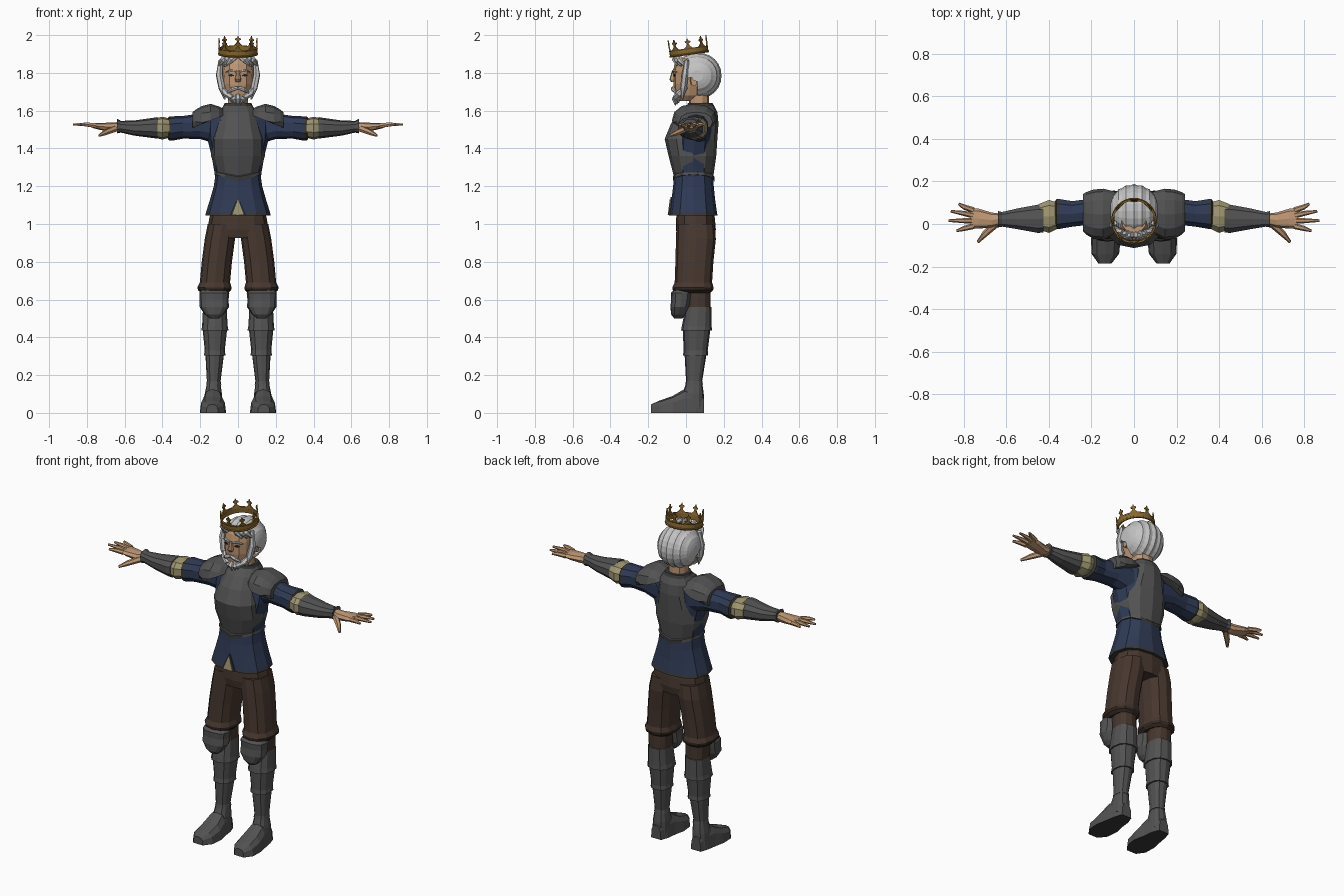
import bpy
import bmesh
from math import sin, cos, pi, radians, copysign
from mathutils import Vector, Matrix

cube = bpy.data.objects.get("Cube")
if cube:
    bpy.data.objects.remove(cube, do_unlink=True)


def material(name, r, g, b):
    m = bpy.data.materials.new(name)
    m.use_nodes = True
    m.diffuse_color = (r, g, b, 1)
    node = m.node_tree.nodes["Principled BSDF"]
    node.inputs["Base Color"].default_value = (r, g, b, 1)
    node.inputs["Roughness"].default_value = 0.8
    return m


STEEL = material("dark_steel", .085, .085, .085)
TRIM = material("dark_trim", .04, .04, .04)
BLUE = material("navy_cloth", .028, .042, .09)
BROWN = material("brown_cloth", .062, .038, .028)
HEM = material("dark_brown_hem", .035, .022, .016)
SKIN = material("skin", .52, .31, .17)
HAIR = material("silver_hair", .55, .55, .55)
GOLD = material("old_gold", .25, .14, .025)
LINEN = material("linen", .34, .3, .16)
EYE = material("dark_eye", .02, .015, .012)

SIDES = (("left_", 1), ("right_", -1))


def finish(name, bm, mats, rule=None):
    bmesh.ops.recalc_face_normals(bm, faces=bm.faces)
    me = bpy.data.meshes.new(name)
    bm.to_mesh(me)
    bm.free()
    for m in mats:
        me.materials.append(m)
    if rule:
        for f in me.polygons:
            f.material_index = int(rule(f.center))
    ob = bpy.data.objects.new(name, me)
    bpy.context.collection.objects.link(ob)
    return ob


def bridge(bm, rings):
    n = len(rings[0])
    for lower, upper in zip(rings, rings[1:]):
        for k in range(n):
            j = (k + 1) % n
            bm.faces.new((lower[k], lower[j], upper[j], upper[k]))
    bm.faces.new(rings[0])
    bm.faces.new(rings[-1])


def loft(name, axis, rows, *mats, n=12, p=2.4, side=1, rule=None, height=None):
    """Rounded sections along an axis; a row is position, then two ranges."""
    bm = bmesh.new()
    rings = []
    for t, a0, a1, b0, b1 in rows:
        ring = []
        for k in range(n):
            th = 2 * pi * k / n - pi / 2
            c, s = cos(th), sin(th)
            a = (a0 + a1) / 2 + (a1 - a0) / 2 * copysign(abs(c) ** (2 / p), c)
            b = (b0 + b1) / 2 + (b1 - b0) / 2 * copysign(abs(s) ** (2 / p), s)
            x, y, z = {"x": (t, a, b), "y": (a, t, b), "z": (a, b, t)}[axis]
            if height:
                z = height(x, z)
            ring.append(bm.verts.new((x * side, y, z)))
        rings.append(ring)
    bridge(bm, rings)
    return finish(name, bm, mats, rule)


def body(name, rows, *mats, **kw):
    """Symmetric upright loft; a row is height, half width, front, back."""
    return loft(name, "z", [(z, -w, w, f, b) for z, w, f, b in rows], *mats, **kw)


def strand(name, points, radii, mat, side=1, n=6):
    """Tapered tube through a few points."""
    pts = [Vector((x * side, y, z)) for x, y, z in points]
    turn = (pts[-1] - pts[0]).to_track_quat("Z", "Y")
    bm = bmesh.new()
    rings = [[bm.verts.new(q + turn @ Vector((r * cos(2 * pi * k / n), r * sin(2 * pi * k / n), 0)))
              for k in range(n)] for q, r in zip(pts, radii)]
    bridge(bm, rings)
    return finish(name, bm, [mat])


def plate(name, pts, depth, mat, matrix=None):
    """Flat outline given thickness."""
    bm = bmesh.new()
    face = bm.faces.new([bm.verts.new(q) for q in pts])
    new = bmesh.ops.extrude_face_region(bm, geom=[face])["geom"]
    bmesh.ops.translate(bm, vec=(0, depth, 0), verts=[v for v in new if isinstance(v, bmesh.types.BMVert)])
    if matrix:
        bm.transform(matrix)
    return finish(name, bm, [mat])


# Torso: shirt, breastplate and skirt
body("shirt", [(1.22, .115, -.055, .135), (1.36, .14, -.06, .14), (1.45, .162, -.055, .145),
               (1.55, .165, -.03, .145), (1.605, .11, 0, .13)], BLUE)
body("breastplate", [(1.225, .126, -.07, .15), (1.25, .124, -.07, .15), (1.255, .119, -.065, .145),
                     (1.36, .142, -.092, .16), (1.45, .14, -.113, .166), (1.53, .115, -.08, .172),
                     (1.59, .1, -.035, .167), (1.625, .078, .005, .15), (1.64, .07, .01, .14)],
     STEEL, TRIM, height=lambda x, z: z + max(0, 1.3 - z) * abs(x) * 4,
     rule=lambda c: c.z < 1.253 and abs(c.x) < .1 or c.z > 1.63)
body("skirt", [(1.27, .118, -.062, .142), (1.2, .128, -.068, .147), (1.13, .148, -.077, .154),
               (1.06, .17, -.087, .164), (1.045, .173, -.09, .167)], BLUE, TRIM,
     rule=lambda c: c.z < 1.058)
for name, mat, w, y in (("skirt_slit_edge", TRIM, .042, -.082), ("skirt_slit", LINEN, .03, -.086)):
    plate(name, [(0, y, 1.1 + w), (w, y - .011, 1.048), (-w, y - .011, 1.048)], .008, mat)

# Trousers
body("trouser_seat", [(1.09, .135, -.045, .14), (1.03, .152, -.052, .153), (.97, .163, -.053, .158),
                      (.925, .13, -.045, .15)], BROWN)

for tag, s in SIDES:
    loft(tag + "trouser_leg", "z", [(1.0, .005, .16, -.05, .152), (.92, .016, .176, -.053, .158),
         (.8, .032, .192, -.056, .145), (.69, .042, .202, -.06, .138), (.665, .034, .215, -.072, .146),
         (.65, .036, .212, -.07, .144), (.635, .05, .195, -.055, .13)], BROWN, HEM, side=s,
         rule=lambda c: c.z < .66)
    # Lower leg: knee, overlapping greave bands, ankle
    loft(tag + "knee", "z", [(.66, .062, .187, 0, .13), (.52, .06, .183, 0, .128)], BROWN, side=s)
    loft(tag + "upper_greave", "z", [(.56, .06, .185, -.002, .136), (.46, .055, .19, -.022, .136),
         (.435, .05, .195, -.026, .137)], STEEL, side=s)
    loft(tag + "middle_greave", "z", [(.45, .057, .188, -.018, .13), (.33, .07, .176, -.012, .115),
         (.305, .066, .18, -.016, .117)], STEEL, side=s)
    loft(tag + "lower_greave", "z", [(.32, .073, .173, -.008, .11), (.17, .092, .165, 0, .086),
         (.15, .088, .168, -.004, .09)], STEEL, side=s)
    loft(tag + "knee_guard", "z", [(.65, .06, .195, -.065, .03), (.635, .046, .205, -.08, .035),
         (.6, .05, .203, -.078, .03), (.56, .048, .203, -.083, .02), (.52, .075, .175, -.078, 0),
         (.5, .1, .15, -.062, -.02)], STEEL, side=s)
    # Boots with flat soles
    loft(tag + "boot_shaft", "z", [(.16, .093, .164, .002, .086), (.1, .085, .176, -.02, .094),
         (.03, .085, .18, -.02, .095)], STEEL, side=s)
    loft(tag + "boot_foot", "y", [(.096, .1, .165, -.08, .08), (.05, .083, .18, -.12, .12),
         (-.01, .076, .19, -.125, .125), (-.07, .063, .202, -.09, .09), (-.14, .07, .2, -.065, .065),
         (-.185, .105, .168, -.045, .045)], STEEL, TRIM, side=s, p=2.8,
         height=lambda x, z: max(z, 0), rule=lambda c: c.z < .002)

    # Arms: pauldron, sleeve, cuff, vambrace
    loft(tag + "pauldron", "x", [(.075, -.01, .14, 1.46, 1.61), (.1, -.05, .155, 1.45, 1.622),
         (.145, -.075, .166, 1.44, 1.636), (.19, -.07, .162, 1.45, 1.625), (.225, -.05, .15, 1.48, 1.605),
         (.24, -.035, .14, 1.49, 1.592)], STEEL, side=s, height=lambda x, z: max(z, 1.605 - x * .4))
    loft(tag + "sleeve", "x", [(.1, .01, .13, 1.42, 1.59), (.2, -.005, .122, 1.45, 1.585),
         (.29, -.015, .11, 1.452, 1.572), (.35, -.026, .12, 1.441, 1.57), (.365, -.026, .12, 1.441, 1.57),
         (.372, -.015, .108, 1.452, 1.56)], BLUE, TRIM, side=s, n=10, rule=lambda c: abs(c.x) > .353)
    loft(tag + "cuff", "x", [(.36, -.025, .105, 1.458, 1.558), (.4, -.045, .116, 1.447, 1.568),
         (.445, -.03, .098, 1.458, 1.558)], LINEN, side=s, n=10)
    loft(tag + "vambrace", "x", [(.425, -.042, .092, 1.452, 1.566), (.45, -.045, .094, 1.455, 1.562),
         (.55, -.026, .075, 1.468, 1.548), (.62, -.014, .058, 1.484, 1.546),
         (.64, -.018, .063, 1.48, 1.557)], STEEL, side=s, n=10)
    # Hand with fanned fingers
    loft(tag + "palm", "x", [(.62, 0, .048, 1.492, 1.54), (.67, -.016, .054, 1.487, 1.537),
         (.73, -.022, .072, 1.498, 1.535), (.77, -.022, .076, 1.508, 1.533)], SKIN, side=s, n=8)
    for i, (x, y) in enumerate([(.835, -.032), (.873, .016), (.862, .06), (.825, .095)]):
        root = -.01 + i * .025
        strand(f"{tag}finger_{i + 1}", [(.755, root, 1.521), (.8, (root + y) / 2, 1.527), (x, y, 1.527)],
               (.014, .012, .006), SKIN, s)
    strand(tag + "thumb", [(.65, 0, 1.505), (.7, -.045, 1.485), (.735, -.085, 1.468)],
           (.018, .015, .007), SKIN, s)

# Neck and head
body("neck", [(1.57, .065, .025, .13), (1.64, .055, .015, .122), (1.76, .055, .01, .12)], SKIN, n=10)
body("head", [(1.65, .035, -.045, .05), (1.68, .062, -.06, .085), (1.74, .08, -.066, .11),
              (1.81, .084, -.068, .13), (1.85, .078, -.06, .12), (1.88, .06, -.042, .11)], SKIN)
body("nose", [(1.812, .008, -.074, -.05), (1.765, .016, -.088, -.05), (1.752, .012, -.078, -.05)], SKIN, n=8)
for tag, s in SIDES:
    turn = Matrix.Translation((.037 * s, -.064, 1.787)) @ Matrix.Rotation(radians(13) * s, 4, "Z")
    plate(tag + "eye", [(-.016, 0, 0), (0, 0, -.007), (.016, 0, 0), (0, 0, .008)], .006, EYE, turn)
    loft(tag + "ear", "x", [(.078, .02, .05, 1.735, 1.79), (.1, .025, .06, 1.73, 1.8)], SKIN, side=s, n=8)
    strand(tag + "eyebrow", [(.012, -.069, 1.805), (.04, -.064, 1.814), (.066, -.05, 1.805)],
           (.005, .007, .003), HAIR, s)
    # Moustache, sideburn and jaw beard
    strand(tag + "moustache", [(0, -.07, 1.722), (.03, -.068, 1.713), (.058, -.052, 1.694)],
           (.009, .012, .004), HAIR, s)
    strand(tag + "sideburn", [(.092, .005, 1.87), (.1, -.005, 1.79), (.086, -.014, 1.72), (.07, -.02, 1.66)],
           (.012, .018, .018, .004), HAIR, s)
    strand(tag + "jaw_beard", [(.084, 0, 1.725), (.064, -.036, 1.69), (.03, -.058, 1.668)],
           (.012, .018, .014), HAIR, s)
    # Fringe locks swept from the middle
    for i in range(3):
        strand(f"{tag}fringe_{i + 1}", [(.008 + i * .022, -.05 + i * .006, 1.89),
               (.035 + i * .022, -.058 + i * .012, 1.868), (.062 + i * .02, -.048 + i * .02, 1.838)],
               (.014, .017, .004), HAIR, s)

# Chin beard of pointed locks
for i in range(-2, 3):
    strand(f"beard_lock_{i + 3}", [(i * .016, -.05 + abs(i) * .006, 1.688),
           (i * .017, -.062 + abs(i) * .008, 1.66), (i * .013, -.056 + abs(i) * .008, 1.628 + abs(i) * .006)],
           (.012, .016, .003), HAIR)

# Swept-back hair: ridged shell open at the face and ears
rows = []
steps = 18
for i in range(1, steps):
    r = sin(pi * i / steps) ** .8 * (1 if i % 2 else .95)
    rows.append((-.113 * cos(pi * i / steps), .06 - .128 * r, .06 + .128 * r, 1.785 - .122 * r, 1.785 + .122 * r))
hair = loft("hair", "x", rows, HAIR, n=24, p=2.1)
bm = bmesh.new()
bm.from_mesh(hair.data)
opening = []
for f in bm.faces:
    c = f.calc_center_median()
    if len(f.verts) < 5 and (c.y < .0 and c.z < 1.845 or c.y < .065 and c.z < 1.775):
        opening.append(f)
bmesh.ops.delete(bm, geom=opening, context="FACES")
bm.to_mesh(hair.data)
bm.free()
shell = hair.modifiers.new("thickness", "SOLIDIFY")
shell.thickness = .008

# Crown: band and eight spires, tipped towards the brow
tilt = Matrix.Translation((0, .018, 1.895)) @ Matrix.Rotation(radians(8), 4, "X")
bm = bmesh.new()
count = 32
loops = [[bm.verts.new((r * cos(2 * pi * k / count), r * sin(2 * pi * k / count), z)) for k in range(count)]
         for r, z in ((.104, 0), (.107, .006), (.103, .01), (.103, .03), (.106, .036), (.097, .036), (.097, 0))]
for a, b in zip(loops, loops[1:] + loops[:1]):
    for k in range(count):
        j = (k + 1) % count
        bm.faces.new((a[k], a[j], b[j], b[k]))
bm.transform(tilt)
finish("crown_band", bm, [GOLD])
half = [(.036, .03), (.02, .038), (.008, .05), (.005, .062), (.015, .067), (.015, .073), (.005, .077)]
outline = half + [(0, .091)] + [(-u, v) for u, v in reversed(half)]
for i in range(8):
    place = tilt @ Matrix.Rotation(i * pi / 4, 4, "Z") @ Matrix.Translation((0, -.104, 0))
    plate(f"crown_spire_{i + 1}", [(u, u * u * 4, v) for u, v in outline], .007, GOLD, place)
